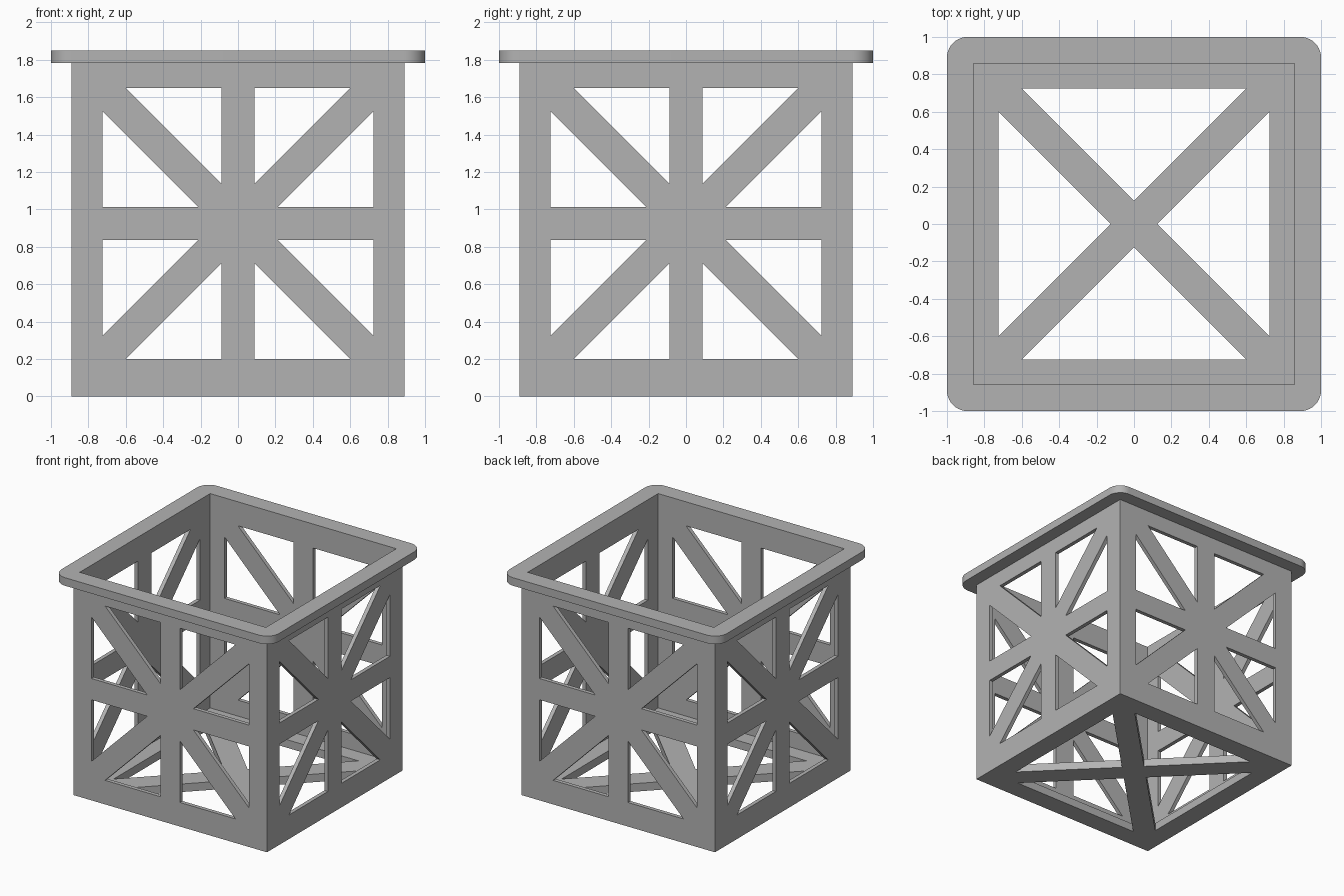
import bpy, bmesh
from math import radians
from mathutils import Matrix

if "Cube" in bpy.data.objects:
    bpy.data.objects.remove(bpy.data.objects["Cube"], do_unlink=True)

HALF = 0.89       # outer half width of the basket
INNER = 0.857     # inner half width
TOP = 1.783       # underside of the rim
HEIGHT = 1.85
FLOOR = 0.067
WIN = 0.725       # half size of the windowed square
BAR = 0.0885      # half width of the straight bars
DIAG = 0.125      # offset of the diagonal bar edges

grey = bpy.data.materials.new("grey plastic")
grey.use_nodes = True
grey.diffuse_color = (0.45, 0.45, 0.45, 1)
grey.node_tree.nodes["Principled BSDF"].inputs["Base Color"].default_value = (0.45, 0.45, 0.45, 1)


def finish(name, bm):
    bmesh.ops.recalc_face_normals(bm, faces=bm.faces)
    mesh = bpy.data.meshes.new(name)
    bm.to_mesh(mesh)
    bm.free()
    mesh.materials.append(grey)
    obj = bpy.data.objects.new(name, mesh)
    bpy.context.collection.objects.link(obj)
    return obj


def box(name, half, z0, z1, radius=0):
    bm = bmesh.new()
    size = Matrix.Diagonal((2 * half, 2 * half, z1 - z0, 1))
    bmesh.ops.create_cube(bm, size=1, matrix=Matrix.Translation((0, 0, (z0 + z1) / 2)) @ size)
    if radius:
        upright = [e for e in bm.edges if abs(e.verts[0].co.z - e.verts[1].co.z) > 0.01]
        bmesh.ops.bevel(bm, geom=upright, offset=radius, segments=10, profile=0.5, affect='EDGES')
    return finish(name, bm)


def prisms(name, triangles, depth, matrix):
    """Triangular prisms along local z, centred on the local origin."""
    bm = bmesh.new()
    for tri in triangles:
        face = bm.faces.new([bm.verts.new((u, v, -depth)) for u, v in tri])
        ext = bmesh.ops.extrude_face_region(bm, geom=[face])["geom"]
        moved = [g for g in ext if isinstance(g, bmesh.types.BMVert)]
        bmesh.ops.translate(bm, verts=moved, vec=(0, 0, 2 * depth))
    bm.transform(matrix)
    return finish(name, bm)


def cut(target, cutter):
    mod = target.modifiers.new("cut", 'BOOLEAN')
    mod.operation = 'DIFFERENCE'
    mod.solver = 'EXACT'
    mod.object = cutter
    bpy.context.view_layer.objects.active = target
    bpy.ops.object.modifier_apply(modifier=mod.name)
    bpy.data.objects.remove(cutter, do_unlink=True)


# Eight windows per wall, four in the floor
wall_windows = []
for su in (-1, 1):
    for sv in (-1, 1):
        tri = [(BAR, WIN), (WIN - DIAG, WIN), (BAR, BAR + DIAG)]
        wall_windows.append([(su * a, sv * b) for a, b in tri])
        wall_windows.append([(su * b, sv * a) for a, b in tri])
tri = [(DIAG - WIN, WIN), (WIN - DIAG, WIN), (0, DIAG)]
floor_windows = []
for s in (-1, 1):
    floor_windows.append([(a, s * b) for a, b in tri])
    floor_windows.append([(s * b, a) for a, b in tri])

# Basket: hollow box with braced walls and floor
basket = box("basket", HALF, 0, TOP)
cut(basket, box("cavity_cutter", INNER, FLOOR, HEIGHT + 1))
centre = Matrix.Translation((0, 0, HEIGHT / 2))
to_y = centre @ Matrix.Rotation(radians(90), 4, 'X')
to_x = centre @ Matrix.Rotation(radians(90), 4, 'Z') @ Matrix.Rotation(radians(90), 4, 'X')
cut(basket, prisms("front_back_cutter", wall_windows, 2, to_y))
cut(basket, prisms("side_cutter", wall_windows, 2, to_x))
cut(basket, prisms("floor_cutter", floor_windows, 0.15, Matrix.Identity(4)))

# Rim: flat rounded frame around the opening
rim = box("rim", 1, TOP, HEIGHT, radius=0.11)
cut(rim, box("opening_cutter", INNER, TOP - 1, HEIGHT + 1))
bpy.ops.object.select_all(action='DESELECT')
rim.select_set(True)
bpy.context.view_layer.objects.active = rim
bpy.ops.object.shade_smooth_by_angle(angle=radians(30))
